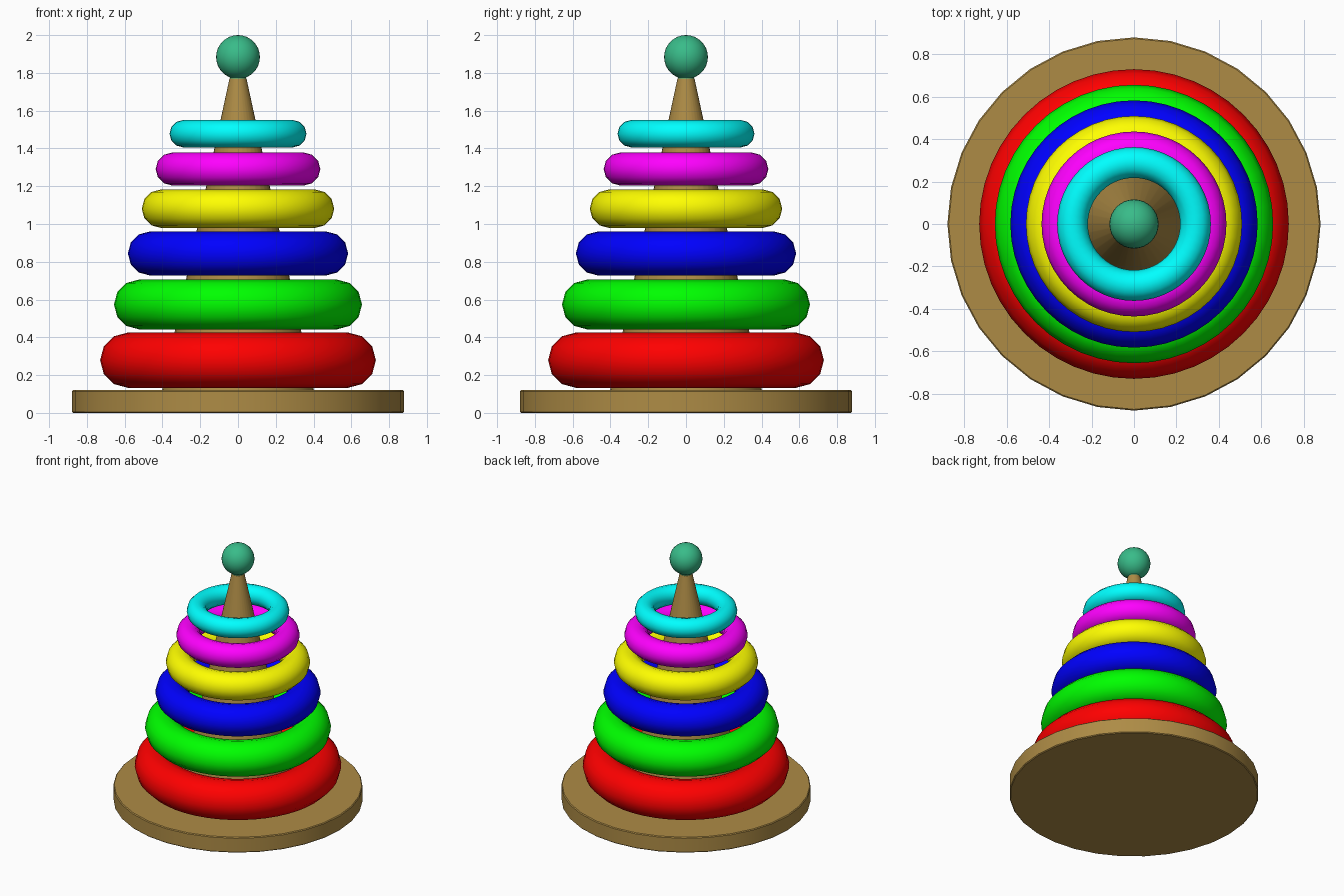
import bpy
from math import radians

if "Cube" in bpy.data.objects:
    bpy.data.objects.remove(bpy.data.objects["Cube"])


def finish(obj, name, color, angle=40):
    obj.name = name
    mat = bpy.data.materials.new(name + "_paint")
    mat.diffuse_color = (*color, 1)
    mat.use_nodes = True
    mat.node_tree.nodes["Principled BSDF"].inputs["Base Color"].default_value = mat.diffuse_color
    obj.data.materials.append(mat)
    bpy.ops.object.shade_smooth_by_angle(angle=radians(angle))
    return obj


WOOD = (0.42, 0.26, 0.06)
GREEN = (0.04, 0.50, 0.25)

# Round wooden base with a slightly eased rim
bpy.ops.mesh.primitive_cylinder_add(vertices=32, radius=0.88, depth=0.12, location=(0, 0, 0.06))
base = finish(bpy.context.object, "base", WOOD)
bevel = base.modifiers.new("rim", 'BEVEL')
bevel.width = 0.006
bevel.segments = 1
bevel.limit_method = 'ANGLE'

# Tapered peg
z0, z1 = 0.12, 1.77
bpy.ops.mesh.primitive_cone_add(vertices=32, radius1=0.402, radius2=0.045,
                                depth=z1 - z0, location=(0, 0, (z0 + z1) / 2))
finish(bpy.context.object, "peg", WOOD)

# Knob: short neck and ball
bpy.ops.mesh.primitive_cylinder_add(vertices=32, radius=0.043, depth=0.08, location=(0, 0, 1.79))
finish(bpy.context.object, "knob_neck", GREEN)
bpy.ops.mesh.primitive_uv_sphere_add(segments=32, ring_count=16, radius=0.116, location=(0, 0, 1.884))
finish(bpy.context.object, "knob_ball", GREEN)

# Six rings, each thinner and narrower than the one below
rings = [
    ("red_ring", 0.279, (1, 0, 0)),
    ("green_ring", 0.574, (0, 1, 0)),
    ("blue_ring", 0.844, (0, 0, 1)),
    ("yellow_ring", 1.081, (1, 1, 0)),
    ("magenta_ring", 1.291, (1, 0, 1)),
    ("cyan_ring", 1.478, (0, 1, 1)),
]
for i, (name, z, color) in enumerate(rings):
    r = 0.146 - 0.0147 * i
    bpy.ops.mesh.primitive_torus_add(major_segments=48, minor_segments=12,
                                     major_radius=4 * r, minor_radius=r, location=(0, 0, z))
    finish(bpy.context.object, name, color)
